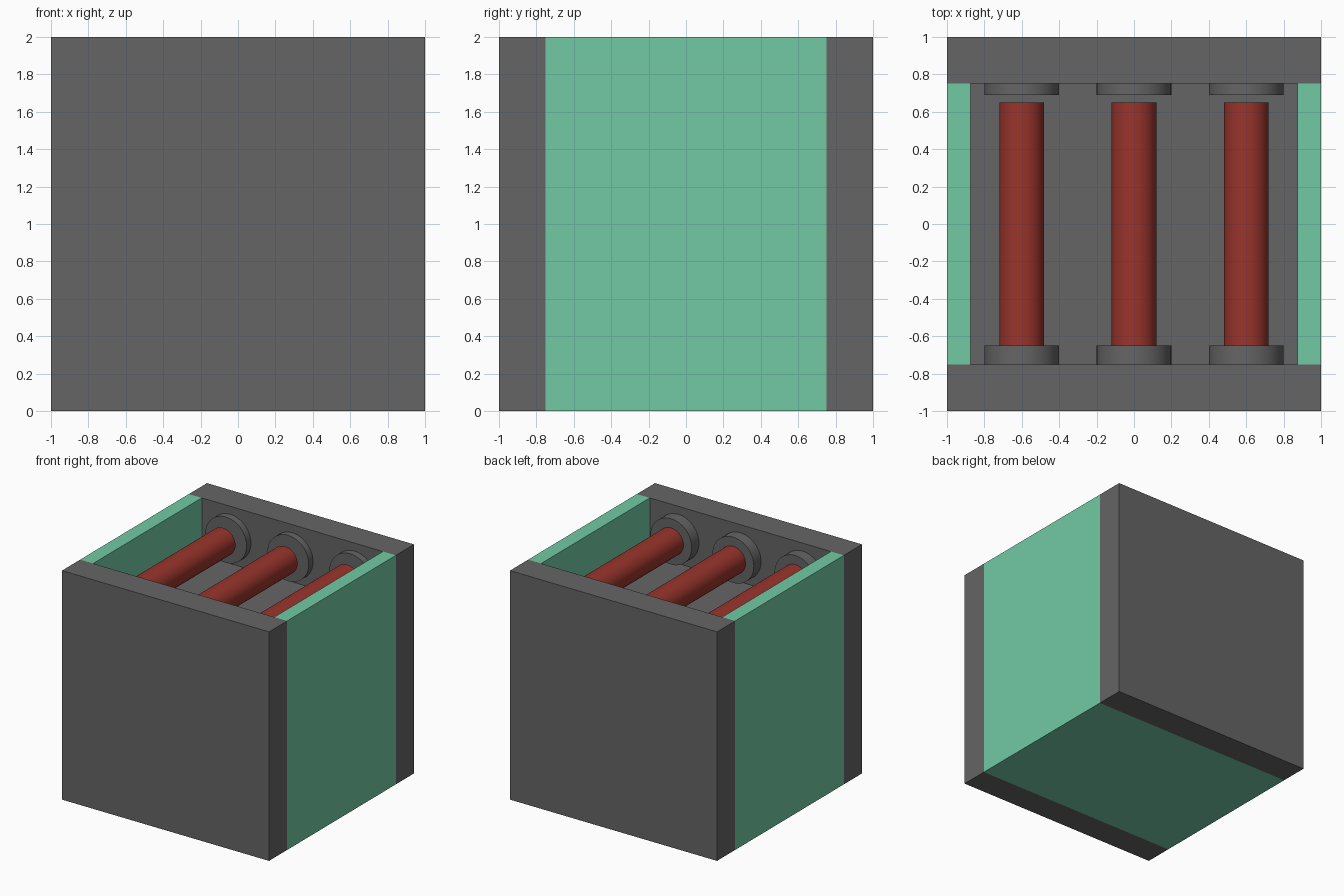
import bpy, bmesh, math

if "Cube" in bpy.data.objects:
    bpy.data.objects.remove(bpy.data.objects["Cube"])


def material(name, rgb):
    m = bpy.data.materials.new(name)
    m.diffuse_color = (*rgb, 1)
    m.use_nodes = True
    m.node_tree.nodes["Principled BSDF"].inputs["Base Color"].default_value = m.diffuse_color
    return m


GREY = material("dark_grey", (0.13, 0.13, 0.13))
GREEN = material("green", (0.17, 0.59, 0.38))
RED = material("red", (0.32, 0.035, 0.025))


def extrude_y(name, profile, y0, y1, mat):
    """Extrude an (x, z) outline from y0 to y1."""
    bm = bmesh.new()
    face = bm.faces.new([bm.verts.new((x, y0, z)) for x, z in profile])
    ext = bmesh.ops.extrude_face_region(bm, geom=[face], use_keep_orig=True)
    for g in ext["geom"]:
        if isinstance(g, bmesh.types.BMVert):
            g.co.y = y1
    bmesh.ops.recalc_face_normals(bm, faces=bm.faces)
    mesh = bpy.data.meshes.new(name)
    bm.to_mesh(mesh)
    bm.free()
    mesh.materials.append(mat)
    ob = bpy.data.objects.new(name, mesh)
    bpy.context.collection.objects.link(ob)
    return ob


def rect(x0, x1, z0, z1):
    return [(x0, z0), (x1, z0), (x1, z1), (x0, z1)]


def cylinder_y(name, x, z, radius, y0, y1, mat):
    bpy.ops.mesh.primitive_cylinder_add(
        vertices=48, radius=radius, depth=y1 - y0,
        location=(x, (y0 + y1) / 2, z), rotation=(math.pi / 2, 0, 0))
    ob = bpy.context.object
    ob.name = name
    ob.data.materials.append(mat)
    bpy.ops.object.shade_smooth_by_angle(angle=math.radians(40))


WALL, SIDE, DECK_Z, ROD_Z = 0.75, 0.875, 1.5, 1.73

# End walls
extrude_y("front_wall", rect(-1, 1, 0, 2), -1, -WALL, GREY)
extrude_y("back_wall", rect(-1, 1, 0, 2), WALL, 1, GREY)

# Green U-shaped casing: bottom and both sides
casing = [(-1, 0), (1, 0), (1, 2), (SIDE, 2), (SIDE, 0.125),
          (-SIDE, 0.125), (-SIDE, 2), (-1, 2)]
extrude_y("side_casing", casing, -WALL, WALL, GREEN)

# Recessed deck under the rods
extrude_y("inner_deck", rect(-SIDE, SIDE, DECK_Z - 0.12, DECK_Z), -WALL, WALL, GREY)

# Three rods with a round socket at each end
for i, x in enumerate((-0.6, 0, 0.6), 1):
    cylinder_y(f"rod_{i}", x, ROD_Z, 0.12, -0.65, 0.65, RED)
    cylinder_y(f"front_socket_{i}", x, ROD_Z, 0.2, -0.75, -0.65, GREY)
    cylinder_y(f"back_socket_{i}", x, ROD_Z, 0.2, 0.69, 0.79, GREY)
